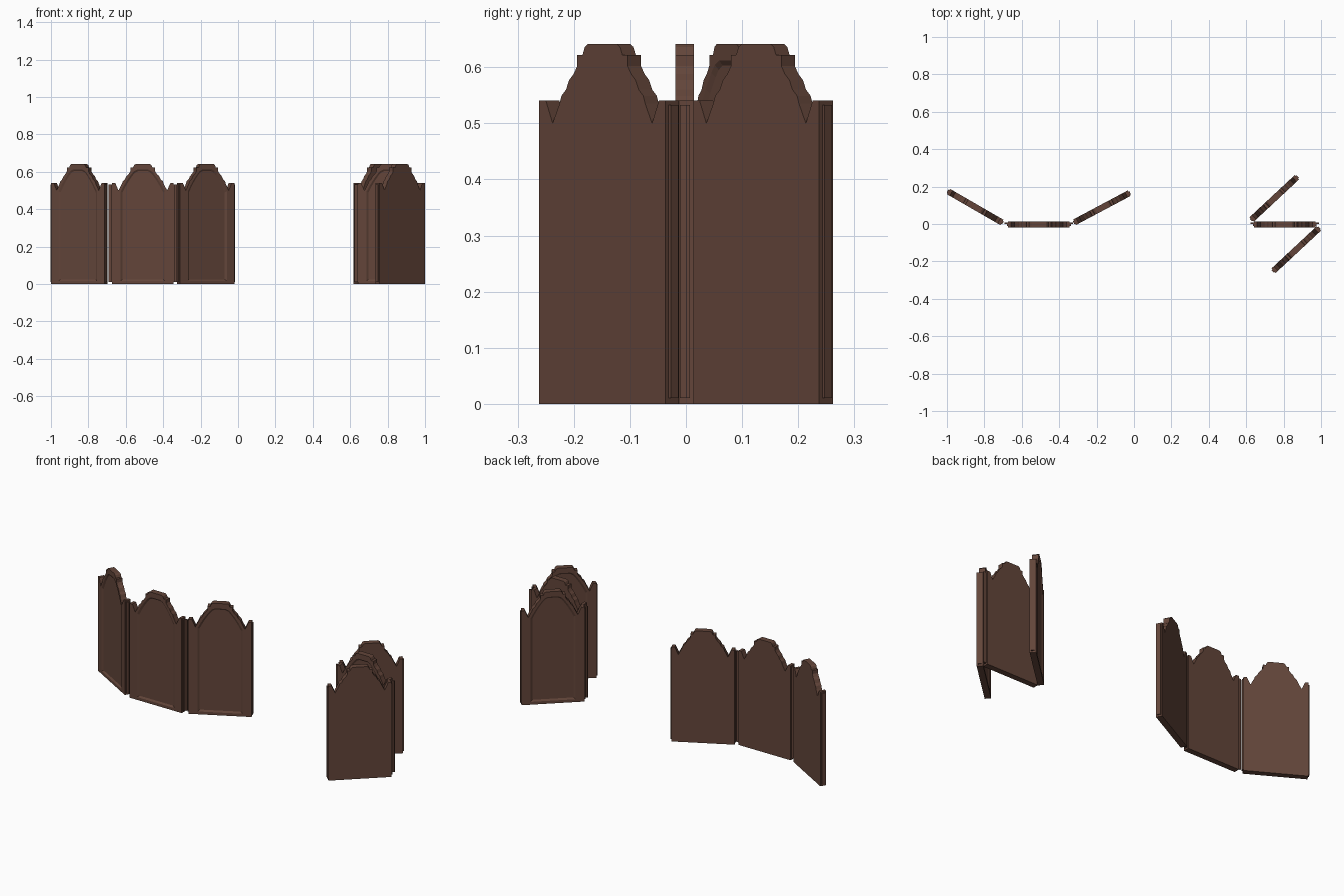
import bpy, bmesh, math
from mathutils import Vector

if "Cube" in bpy.data.objects:
    bpy.data.objects.remove(bpy.data.objects["Cube"])

wood = bpy.data.materials.new("dark_brown_wood")
wood.diffuse_color = (0.125, 0.060, 0.042, 1)
wood.use_nodes = True
wood.node_tree.nodes["Principled BSDF"].inputs["Base Color"].default_value = wood.diffuse_color

T = 0.0165       # half thickness of a leaf
DEPTH = 0.006    # depth of the sunken field

# Half profiles (x, z), mirrored to closed outlines
OUTLINE = [(0.165, 0), (0.165, 0.541), (0.148, 0.541), (0.130, 0.50), (0.112, 0.535),
           (0.107, 0.549), (0.095, 0.560), (0.087, 0.577), (0.075, 0.588), (0.066, 0.602),
           (0.066, 0.622), (0.052, 0.622), (0.046, 0.636), (0.038, 0.641)]
FIELD = [(0.118, 0.016), (0.118, 0.495), (0.100, 0.528), (0.080, 0.560),
         (0.058, 0.590), (0.045, 0.604), (0.028, 0.612)]
FIELD_IN = [(x * 0.92, 0.31 + (z - 0.31) * 0.97) for x, z in FIELD]


def closed(half):
    return half + [(-x, z) for x, z in reversed(half)]


def finish(bm, name, loc, rot):
    bmesh.ops.recalc_face_normals(bm, faces=bm.faces)
    me = bpy.data.meshes.new(name)
    bm.to_mesh(me)
    bm.free()
    me.materials.append(wood)
    ob = bpy.data.objects.new(name, me)
    ob.location = (loc[0], loc[1], 0)
    ob.rotation_euler.z = math.radians(rot)
    bpy.context.collection.objects.link(ob)
    return ob


def ring(bm, half, y):
    return [bm.verts.new((x, y, z)) for x, z in closed(half)]


def bridge(bm, a, b):
    n = len(a)
    for i in range(n):
        j = (i + 1) % n
        bm.faces.new((a[i], a[j], b[j], b[i]))


# Shaped leaf with a bevelled sunken field on its front
def leaf(name, loc, rot):
    bm = bmesh.new()
    front, back = ring(bm, OUTLINE, -T), ring(bm, OUTLINE, T)
    lip, field = ring(bm, FIELD, -T), ring(bm, FIELD_IN, -T + DEPTH)
    bridge(bm, front, back)
    bridge(bm, lip, field)
    bm.faces.new(back)
    bm.faces.new(field)
    edges = [bm.edges.get((r[i], r[i - 1])) for r in (front, lip) for i in range(len(r))]
    bmesh.ops.triangle_fill(bm, edges=edges, use_beauty=True, normal=Vector((0, -1, 0)))
    finish(bm, name, loc, rot)


# Thin upright strips on both edges of a leaf
def edge_strips(name, loc, rot, x0, x1, half_y, z0=0.01, z1=0.533):
    bm = bmesh.new()
    for s in (-1, 1):
        r = bmesh.ops.create_cube(bm, size=1)
        for v in r["verts"]:
            v.co = (s * ((x0 + x1) / 2 + v.co.x * (x1 - x0)),
                    v.co.y * 2 * half_y, (z0 + z1) / 2 + v.co.z * (z1 - z0))
    finish(bm, name, loc, rot)


# Two folding screens: open one on the left, zigzag one on the right
LEAVES = [
    ("open_left", (-0.849, 0.091), -30), ("open_centre", (-0.509, -0.002), 0),
    ("open_right", (-0.172, 0.087), 28),
    ("folded_back", (0.750, 0.137), -137), ("folded_centre", (0.806, -0.002), 0),
    ("folded_front", (0.867, -0.137), -137),
]
for name, loc, rot in LEAVES:
    leaf(name + "_leaf", loc, rot)
    edge_strips(name + "_edge_strips", loc, rot, 0.160, 0.171, 0.009)
    if name.endswith("centre"):
        edge_strips(name + "_hinges", (loc[0], loc[1] + 0.006), rot, 0.165, 0.184, 0.003)
